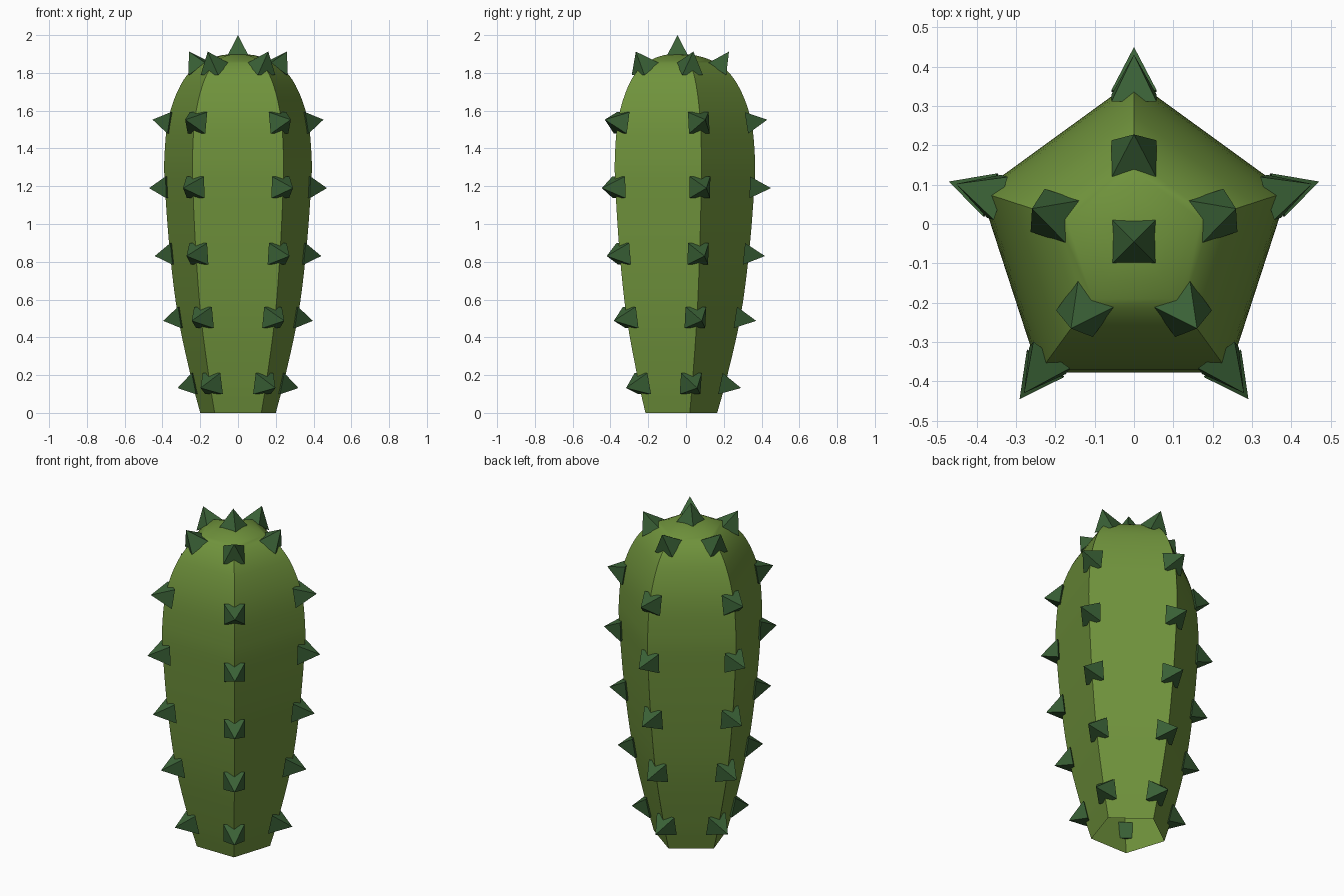
import bpy, bmesh, math
from mathutils import Vector, Matrix
from mathutils.geometry import interpolate_bezier

if "Cube" in bpy.data.objects:
    bpy.data.objects.remove(bpy.data.objects["Cube"])

CY = -0.045          # y of the plant's axis
SIDES = 5
ANGLES = [math.radians(90 + 72 * i) for i in range(SIDES)]


def material(name, rgb):
    m = bpy.data.materials.new(name)
    m.diffuse_color = (*rgb, 1)
    m.use_nodes = True
    m.node_tree.nodes["Principled BSDF"].inputs["Base Color"].default_value = m.diffuse_color
    return m


def finish(bm, name, mat):
    bmesh.ops.recalc_face_normals(bm, faces=bm.faces)
    me = bpy.data.meshes.new(name)
    bm.to_mesh(me)
    bm.free()
    me.materials.append(mat)
    ob = bpy.data.objects.new(name, me)
    bpy.context.collection.objects.link(ob)
    return ob


green = material("body_green", (0.16, 0.29, 0.045))
dark = material("spike_green", (0.042, 0.119, 0.037))

# Body profile: corner radius, height
pts = [Vector((r, z, 0)) for r, z in [
    (0.21, 0), (0.252, 0.15), (0.332, 0.5), (0.378, 0.84), (0.407, 1.2),
    (0.41, 1.35), (0.387, 1.56), (0.32, 1.735), (0.235, 1.835),
    (0.12, 1.887), (0, 1.9)]]
profile = [pts[0]]
for i in range(len(pts) - 1):
    a, b = pts[i], pts[i + 1]
    step = (b - a).length
    before = pts[i - 1] if i else a
    after = pts[i + 2] if i + 2 < len(pts) else b + Vector((-0.1, -0.01, 0))
    ta, tb = (b - before).normalized(), (after - a).normalized()
    profile += interpolate_bezier(a, a + ta * step / 3, b - tb * step / 3, b, 5)[1:]

# Five-sided body, open underneath
bm = bmesh.new()
rings = [[bm.verts.new((p.x * math.cos(t), CY + p.x * math.sin(t), p.y))
          for t in ANGLES] for p in profile[:-1]]
for lo, hi in zip(rings, rings[1:]):
    for i in range(SIDES):
        j = (i + 1) % SIDES
        bm.faces.new((lo[i], lo[j], hi[j], hi[i]))
tip = bm.verts.new((0, CY, 1.9))
for i in range(SIDES):
    bm.faces.new((rings[-1][i], rings[-1][(i + 1) % SIDES], tip))
body = finish(bm, "cactus_body", green)
bpy.context.view_layer.objects.active = body
body.select_set(True)
bpy.ops.object.shade_smooth_by_angle(angle=math.radians(30))

# Spikes: square pyramids along each corner, tilted with the surface
SIDE, HEIGHT = 0.115, 0.112
bm = bmesh.new()


def spike(radius, z, tilt, turn):
    m = (Matrix.Translation((0, CY, 0)) @ Matrix.Rotation(turn, 4, 'Z')
         @ Matrix.Translation((radius, 0, z))
         @ Matrix.Rotation(math.radians(90 - tilt), 4, 'Y')
         @ Matrix.Translation((0, 0, HEIGHT / 2))
         @ Matrix.Rotation(math.radians(45), 4, 'Z'))
    bmesh.ops.create_cone(bm, cap_ends=True, segments=4,
                          radius1=SIDE / math.sqrt(2), radius2=0,
                          depth=HEIGHT, matrix=m)


for radius, z, tilt in [(0.227, 0.155, -12), (0.306, 0.505, -9),
                        (0.352, 0.842, -6), (0.383, 1.194, -2),
                        (0.365, 1.535, 9), (0.21, 1.82, 56)]:
    for t in ANGLES:
        spike(radius, z, tilt, t)
# Crown spike
spike(0, 2 - HEIGHT, 90, math.pi / 2)
bmesh.ops.remove_doubles(bm, verts=bm.verts, dist=1e-5)
finish(bm, "spikes", dark)
